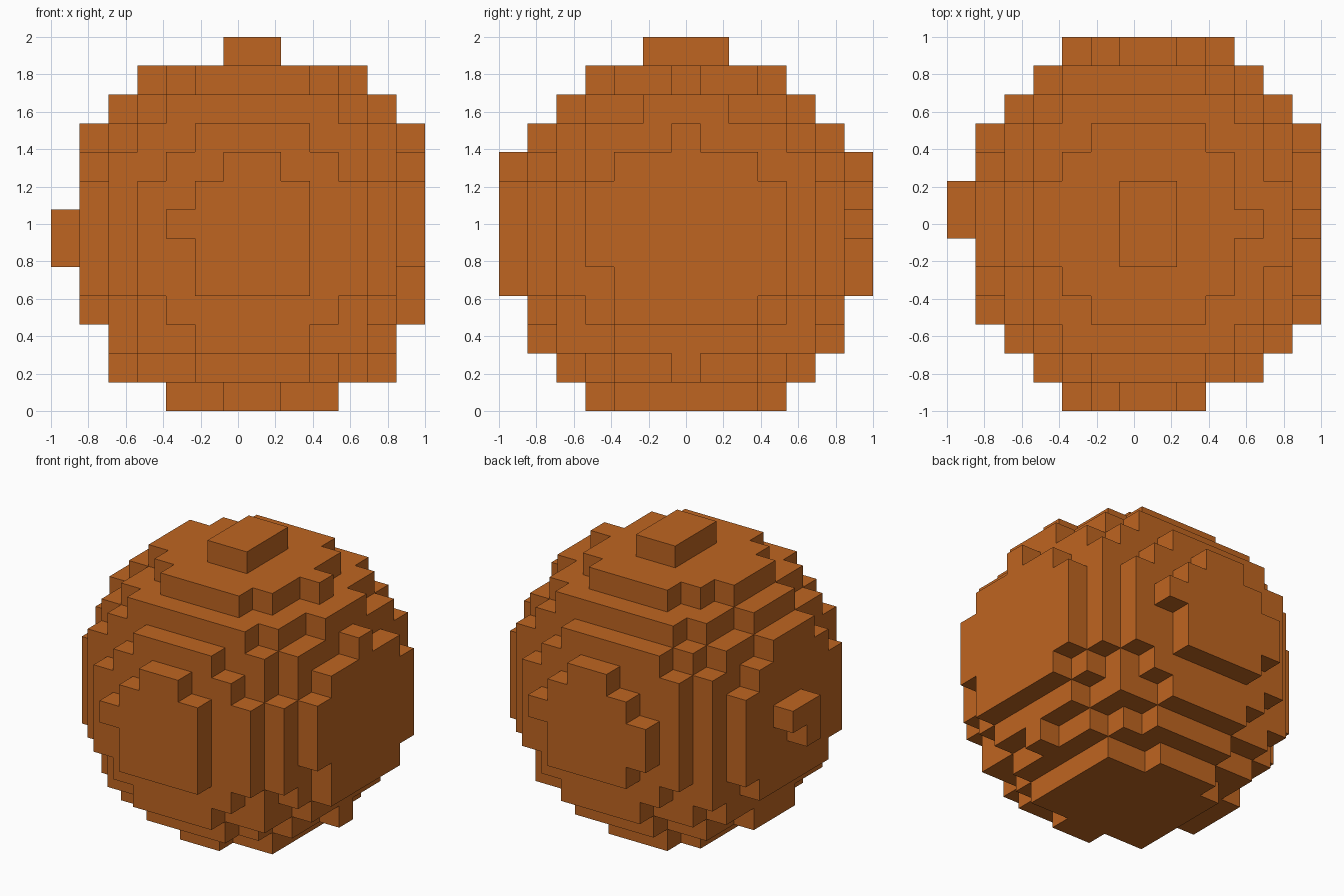
import bpy
import bmesh
from itertools import product
from mathutils import Vector

default_cube = bpy.data.objects.get("Cube")
if default_cube:
    bpy.data.objects.remove(default_cube, do_unlink=True)

GRID = 13                                # blocks along each side
CELL = 2 / GRID                          # edge length of one block
CENTRE = Vector((6.432, 6.025, 5.61))    # slightly off-centre ball, in blocks
RADIUS_SQ = 42.52


def make_material(name, colour):
    mat = bpy.data.materials.new(name)
    mat.use_nodes = True
    mat.diffuse_color = colour
    mat.node_tree.nodes["Principled BSDF"].inputs["Base Color"].default_value = colour
    return mat


def is_solid(cell):
    return (all(0 <= c < GRID for c in cell)
            and (Vector(cell) - CENTRE).length_squared <= RADIUS_SQ)


def block_face(bm, cell, axis, side):
    """Add the square of a block that faces along one axis."""
    u, v = (axis + 1) % 3, (axis + 2) % 3
    corners = []
    for du, dv in ((0, 0), (1, 0), (1, 1), (0, 1)):
        p = Vector(cell)
        p[axis] += side
        p[u] += du
        p[v] += dv
        corners.append(bm.verts.new(p * CELL - Vector((1, 1, 0))))
    bm.faces.new(corners if side else corners[::-1])


# Ball of blocks: only the exposed squares are built
bm = bmesh.new()
for cell in product(range(GRID), repeat=3):
    if not is_solid(cell):
        continue
    for axis, side in product(range(3), (0, 1)):
        neighbour = list(cell)
        neighbour[axis] += 1 if side else -1
        if not is_solid(neighbour):
            block_face(bm, cell, axis, side)
bmesh.ops.remove_doubles(bm, verts=bm.verts[:], dist=CELL / 100)

mesh = bpy.data.meshes.new("block_ball")
bm.to_mesh(mesh)
bm.free()
mesh.materials.append(make_material("burnt orange", (0.52, 0.13, 0.015, 1)))
ball = bpy.data.objects.new("block_ball", mesh)
bpy.context.collection.objects.link(ball)
